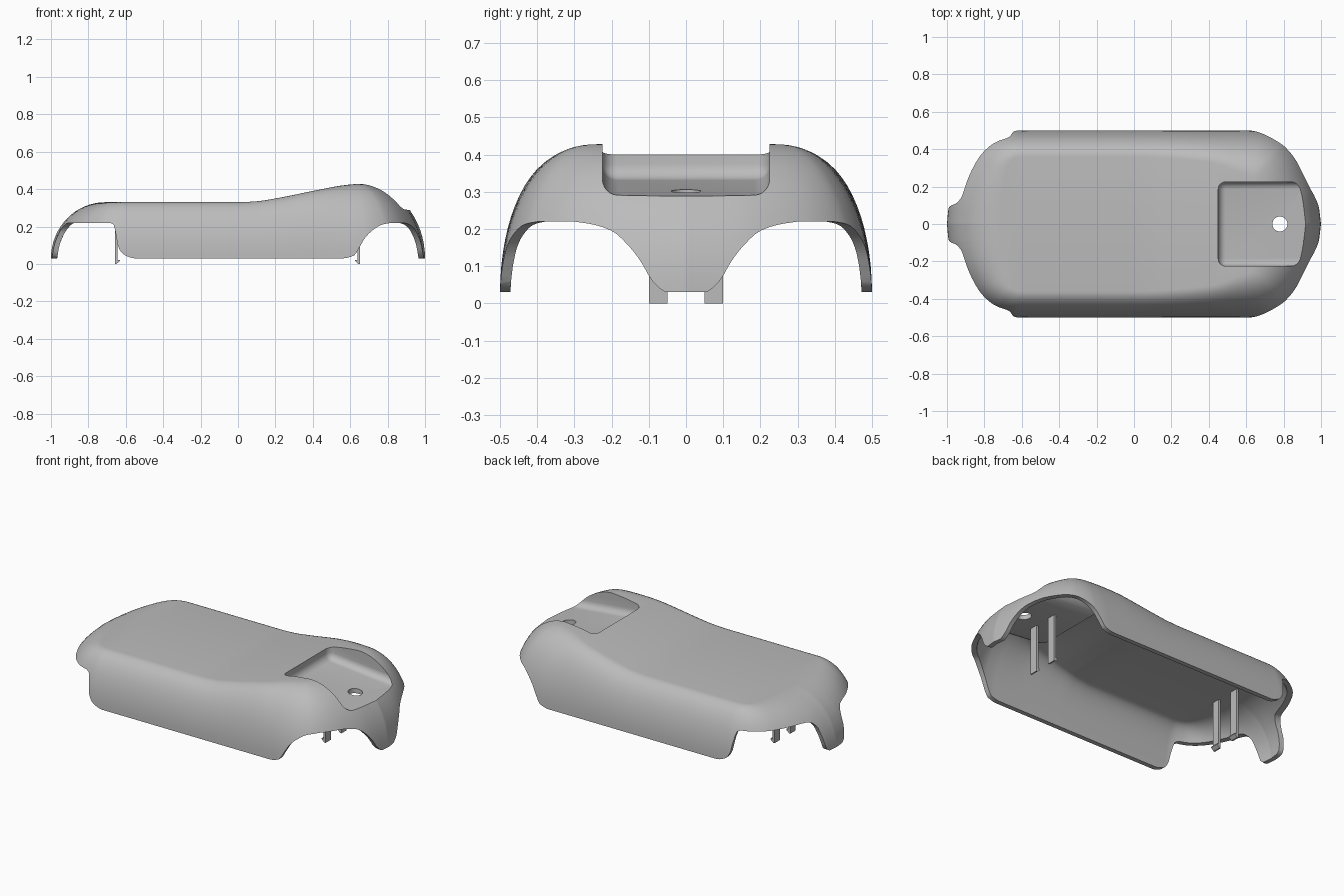
import bpy, bmesh, math
from mathutils import Vector, Matrix

if "Cube" in bpy.data.objects:
    bpy.data.objects.remove(bpy.data.objects["Cube"])

GREY = (0.5, 0.5, 0.5, 1)
mat = bpy.data.materials.new("plain grey")
mat.use_nodes = True
mat.diffuse_color = GREY
mat.node_tree.nodes["Principled BSDF"].inputs["Base Color"].default_value = GREY


def curve(keys):
    """Smooth curve through keyed values, without overshoot."""
    xs, ys = [k[0] for k in keys], [k[1] for k in keys]
    d = [(ys[i + 1] - ys[i]) / (xs[i + 1] - xs[i]) for i in range(len(xs) - 1)]
    m = [d[0]] + [2 * a * b / (a + b) if a * b > 0 else 0 for a, b in zip(d, d[1:])] + [d[-1]]

    def f(x):
        x = min(max(x, xs[0]), xs[-1])
        i = max(j for j in range(len(d)) if xs[j] <= x)
        h = xs[i + 1] - xs[i]
        t = (x - xs[i]) / h
        s = t * t * (3 - 2 * t)
        return (ys[i] * (1 - s) + ys[i + 1] * s
                + h * (t * (1 - t) ** 2 * m[i] - t * t * (1 - t) * m[i + 1]))
    return f


# Half plan: base outline (x, y) paired with the shoulder outline (x, y)
PLAN = [(-1, 0, -.71, 0), (-.99, .1, -.705, .08), (-.965, .2, -.7, .16),
        (-.92, .3, -.69, .24), (-.84, .41, -.675, .31), (-.74, .475, -.65, .345),
        (-.62, .5, -.6, .36), (0, .5, 0, .36), (.4, .5, .4, .33),
        (.6, .5, .56, .28), (.68, .495, .62, .26), (.8, .455, .635, .25),
        (.88, .38, .64, .235), (.94, .27, .645, .2), (.98, .15, .65, .1),
        (1, 0, .655, 0)]
BASE = .03
crown = curve([(-.72, .33), (0, .33), (.1, .335), (.2, .35), (.4, .39), (.56, .42), (.66, .43)])
side_arch = curve([(-.93, .22), (-.69, .22), (-.665, .21), (-.655, .17), (-.64, .09),
                   (-.61, .05), (-.55, BASE), (.56, BASE), (.62, .045), (.65, .09),
                   (.68, .14), (.72, .18), (.77, .21), (.82, .22)])
tail_arch = curve([(0, BASE), (.05, BASE), (.08, .045), (.1, .12), (.11, .18), (.15, .215), (.2, .22)])
nose_arch = curve([(0, BASE), (.05, BASE), (.09, .06), (.12, .11), (.15, .15), (.2, .195),
                   (.25, .212), (.3, .22)])

# Sample the half plan evenly along the base outline
dist = [0]
for a, b in zip(PLAN, PLAN[1:]):
    dist.append(dist[-1] + math.dist(a[:2], b[:2]))
axes = [curve([(s, p[i]) for s, p in zip(dist, PLAN)]) for i in range(4)]
N, ROWS = 260, 16
cols = [[f(dist[-1] * k / N) for f in axes] for k in range(N + 1)]


def inward(k):
    a, b = cols[max(k - 1, 0)], cols[min(k + 1, N)]
    if k in (0, N):
        return Vector((1 if k == 0 else -1, 0))
    return Vector((b[1] - a[1], a[0] - b[0])).normalized()


def dome_point(k, t, wall):
    """Point on column k at elliptical angle t, for the skin set in by wall."""
    px, py, qx, qy = cols[k]
    n = inward(k) * wall
    c = math.cos(t)
    return Vector((qx + (px + n.x - qx) * c, qy + (py + n.y - qy) * c,
                   BASE + (crown(qx) - wall - BASE) * math.sin(t)))


def arch_angle(k):
    """Angle at which column k clears the arches."""
    def gap(t):
        p = dome_point(k, t, 0)
        ends = tail_arch if p.x < 0 else nose_arch
        return p.z - min(side_arch(p.x), ends(abs(p.y)))
    lo, hi = 0, math.pi / 2
    if gap(0) > -1e-5:
        return 0
    for _ in range(25):
        mid = (lo + hi) / 2
        lo, hi = (mid, hi) if gap(mid) < 0 else (lo, mid)
    return hi


def finish(bm, name):
    bmesh.ops.recalc_face_normals(bm, faces=bm.faces)
    me = bpy.data.meshes.new(name)
    bm.to_mesh(me)
    bm.free()
    me.materials.append(mat)
    ob = bpy.data.objects.new(name, me)
    bpy.context.collection.objects.link(ob)
    return ob


def solid(name, rings):
    """Closed body from half rings, mirrored in y and capped by cross strips."""
    bm = bmesh.new()
    loops = []
    for r in rings:
        full = r + [Vector((p.x, -p.y, p.z)) for p in r[-2:0:-1]]
        loops.append([bm.verts.new(p) for p in full])
    M = 2 * N
    for a, b in zip(loops, loops[1:]):
        for k in range(M):
            j = (k + 1) % M
            bm.faces.new((a[k], a[j], b[j], b[k]))
    for loop in (loops[0], loops[-1]):
        for k in range(N):
            ids = dict.fromkeys((k, k + 1, (M - k - 1) % M, (M - k) % M))
            bm.faces.new([loop[i] for i in ids])
    return finish(bm, name)


def recess(name, grow):
    """Rounded box for the sunken tray, its floor sloping to the nose."""
    bm = bmesh.new()
    lo, hi = Vector((.45 - grow, -.225 - grow, .288 - grow)), Vector((1.4, .225 + grow, .9))
    bmesh.ops.create_cube(bm, size=1, matrix=Matrix.Translation((lo + hi) / 2)
                          @ Matrix.Diagonal((*(hi - lo), 1)))
    bmesh.ops.bevel(bm, geom=bm.edges[:], offset=.04 + grow, segments=6, profile=.5,
                    affect='EDGES')
    for v in bm.verts:
        v.co.z -= .1 * (v.co.x - .92)
    return finish(bm, name)


def cut(ob, tool):
    """Subtract tool from ob for good and drop the tool."""
    mod = ob.modifiers.new("cut", 'BOOLEAN')
    mod.operation, mod.solver, mod.object = 'DIFFERENCE', 'EXACT', tool
    deps = bpy.context.evaluated_depsgraph_get()
    ob_mesh = bpy.data.meshes.new_from_object(ob.evaluated_get(deps))
    ob.modifiers.clear()
    ob.data = ob_mesh
    bpy.data.objects.remove(tool)


# Outer skin with arched lower rim, and the hollow inside it
start = [arch_angle(k) for k in range(N + 1)]
outer = [[dome_point(k, start[k] + (math.pi / 2 - start[k]) * r / ROWS, 0)
          for k in range(N + 1)] for r in range(ROWS + 1)]
lip = [p + (inward(k) * .08).to_3d() for k, p in enumerate(outer[0])]
shell = solid("shell", [lip] + outer)
inner = [[dome_point(k, math.pi / 2 * r / ROWS, .028) for k in range(N + 1)]
         for r in range(ROWS + 1)]
hollow = solid("hollow", [[Vector((p.x, p.y, -.1)) for p in inner[0]]] + inner)

cut(hollow, recess("tray_underside", .028))
cut(shell, recess("tray", 0))
cut(shell, hollow)

# Round hole in the tray floor
bm = bmesh.new()
bmesh.ops.create_cone(bm, cap_ends=True, segments=40, radius1=.04, radius2=.04, depth=.4,
                      matrix=Matrix.Translation((.78, 0, .3)))
cut(shell, finish(bm, "hole"))

bpy.context.view_layer.objects.active = shell
shell.select_set(True)
bpy.ops.object.shade_smooth_by_angle(angle=math.radians(35))


def clip(name, x, y, top):
    """Thin post with a small hook facing the middle."""
    s = -1 if x > 0 else 1
    profile = [(0, 0), (.008, 0), (.026, .016), (.026, .022), (.014, .022), (.014, top), (0, top)]
    bm = bmesh.new()
    f = bm.faces.new([bm.verts.new((x + s * u, y - .025, z)) for u, z in profile])
    ext = bmesh.ops.extrude_face_region(bm, geom=[f])
    bmesh.ops.translate(bm, vec=(0, .05, 0),
                        verts=[v for v in ext["geom"] if isinstance(v, bmesh.types.BMVert)])
    finish(bm, name)


for end, x, top in (("tail", -.658, .31), ("nose", .652, .295)):
    for side, y in (("left", .075), ("right", -.075)):
        clip(f"{end}_clip_{side}", x, y, top)
